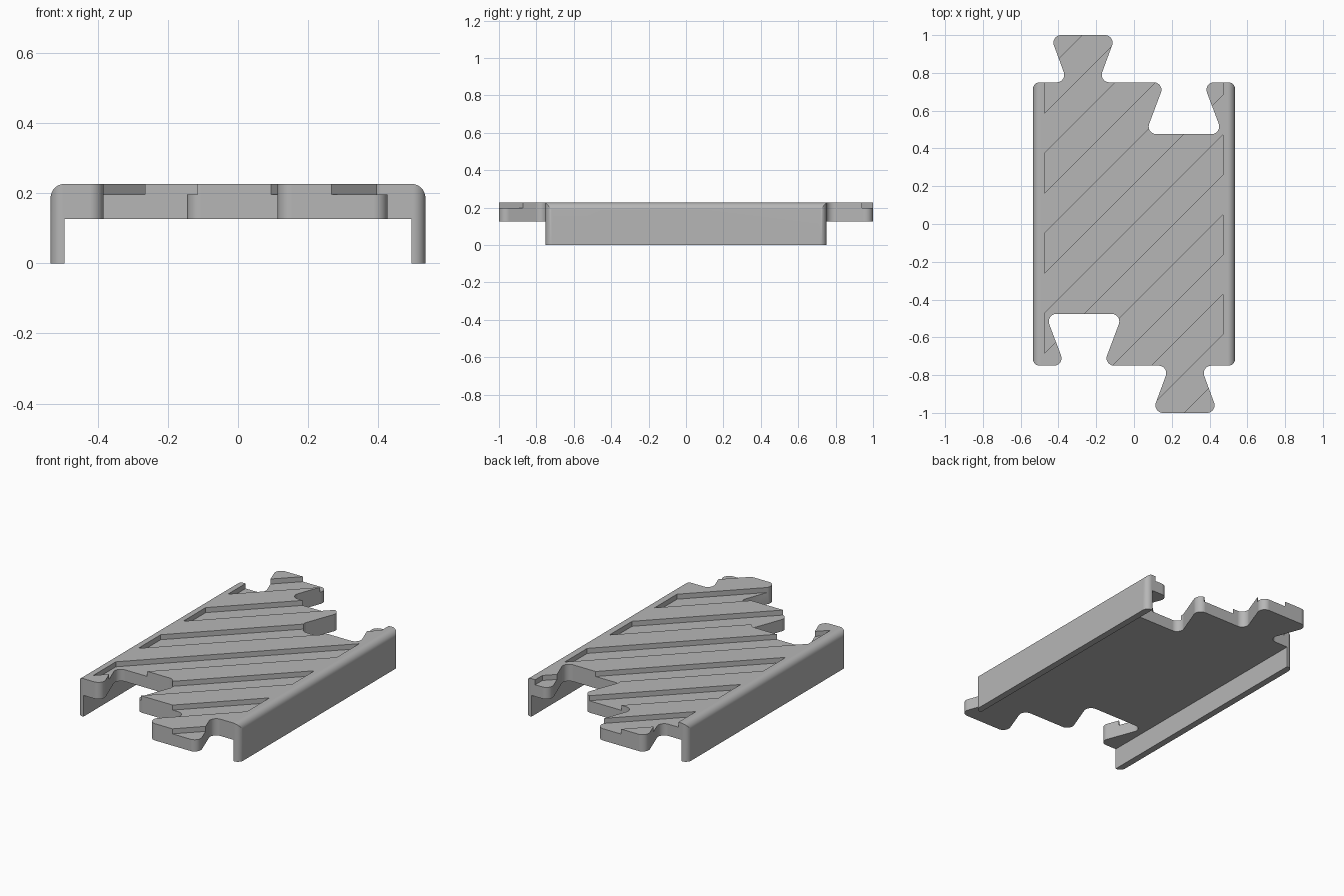
import bpy
import bmesh
import math
from mathutils import Vector

if "Cube" in bpy.data.objects:
    bpy.data.objects.remove(bpy.data.objects["Cube"], do_unlink=True)

TOP, UNDER, HALF_W, BODY_Y = 0.227, 0.127, 0.535, 0.75

grey = bpy.data.materials.new("plain grey")
grey.use_nodes = True
colour = (0.47, 0.47, 0.47, 1)
grey.diffuse_color = colour
grey.node_tree.nodes["Principled BSDF"].inputs["Base Color"].default_value = colour


def fillet(corners, steps=10):
    """Round the corners (x, y, radius) of a closed polygon."""
    out = []
    pts = [Vector(c[:2]) for c in corners]
    for i, p in enumerate(pts):
        r = corners[i][2]
        if r == 0:
            out.append(p)
            continue
        u = (pts[i - 1] - p).normalized()
        v = (pts[(i + 1) % len(pts)] - p).normalized()
        half = u.angle(v) / 2
        centre = p + (u + v).normalized() * r / math.sin(half)
        a, b = (p + w * r / math.tan(half) - centre for w in (u, v))
        start = math.atan2(a.y, a.x)
        sweep = math.atan2(a.x * b.y - a.y * b.x, a.dot(b))
        for k in range(steps + 1):
            t = start + sweep * k / steps
            out.append(centre + r * Vector((math.cos(t), math.sin(t))))
    return out


def prism(name, polygons, place, low, high):
    """Extrude polygons between two levels; place maps (a, b, level) to xyz."""
    bm = bmesh.new()
    for poly in polygons:
        face = bm.faces.new([bm.verts.new(place(p[0], p[1], low)) for p in poly])
        ext = bmesh.ops.extrude_face_region(bm, geom=[face])
        shift = Vector(place(0, 0, high)) - Vector(place(0, 0, low))
        moved = [g for g in ext["geom"] if isinstance(g, bmesh.types.BMVert)]
        bmesh.ops.translate(bm, verts=moved, vec=shift)
    bmesh.ops.recalc_face_normals(bm, faces=bm.faces)
    mesh = bpy.data.meshes.new(name)
    bm.to_mesh(mesh)
    bm.free()
    obj = bpy.data.objects.new(name, mesh)
    bpy.context.collection.objects.link(obj)
    mesh.materials.append(grey)
    return obj


def flat(a, b, c):
    return (a, b, c)


def along_y(a, b, c):
    return (a, c, b)


def combine(target, tool, operation):
    mod = target.modifiers.new(operation.lower(), 'BOOLEAN')
    mod.operation, mod.object, mod.solver = operation, tool, 'EXACT'
    bpy.context.view_layer.objects.active = target
    bpy.ops.object.modifier_apply(modifier=mod.name)
    bpy.data.objects.remove(tool, do_unlink=True)


# Plan outline: dovetail tab and socket at the back, repeated by a half turn
R = 0.04
back = [(-HALF_W, BODY_Y, 0.035),
        (-0.352, BODY_Y, R), (-0.444, 1, R), (-0.096, 1, R), (-0.188, BODY_Y, R),
        (0.163, BODY_Y, R), (0.06, 0.476, R), (0.469, 0.476, R), (0.366, BODY_Y, R),
        (HALF_W, BODY_Y, 0.035)]
outline = fillet(back + [(-x, -y, r) for x, y, r in back])
link = prism("link_plate", [outline], flat, -0.1, 0.4)

# Channel cross-section: flat deck, rounded shoulders, thin side walls
WALL = 0.495
section = fillet([(-HALF_W, 0, 0), (-HALF_W, TOP, R), (HALF_W, TOP, R),
                  (HALF_W, 0, 0), (WALL, 0, 0), (WALL, UNDER, 0),
                  (-WALL, UNDER, 0), (-WALL, 0, 0)])
combine(link, prism("channel_helper", [section], along_y, -1.2, 1.2), 'INTERSECT')

# Diagonal tread grooves, stopped short of the shoulders
LEFT, RIGHT, PITCH, WIDTH = -0.475, 0.47, 0.423, 0.212
bars = []
for k in range(-5, 3):
    c = 0.636 + PITCH * k
    bars.append([(LEFT, LEFT + c), (RIGHT, RIGHT + c),
                 (RIGHT, RIGHT + c + WIDTH), (LEFT, LEFT + c + WIDTH)])
combine(link, prism("groove_helper", bars, flat, 0.197, 0.3), 'DIFFERENCE')

# Smooth the rounded corners, keep every hard edge
bpy.ops.object.select_all(action='DESELECT')
link.select_set(True)
bpy.context.view_layer.objects.active = link
bpy.ops.object.shade_smooth_by_angle(angle=math.radians(30))
weighted = link.modifiers.new("weighted normals", 'WEIGHTED_NORMAL')
weighted.keep_sharp = True
